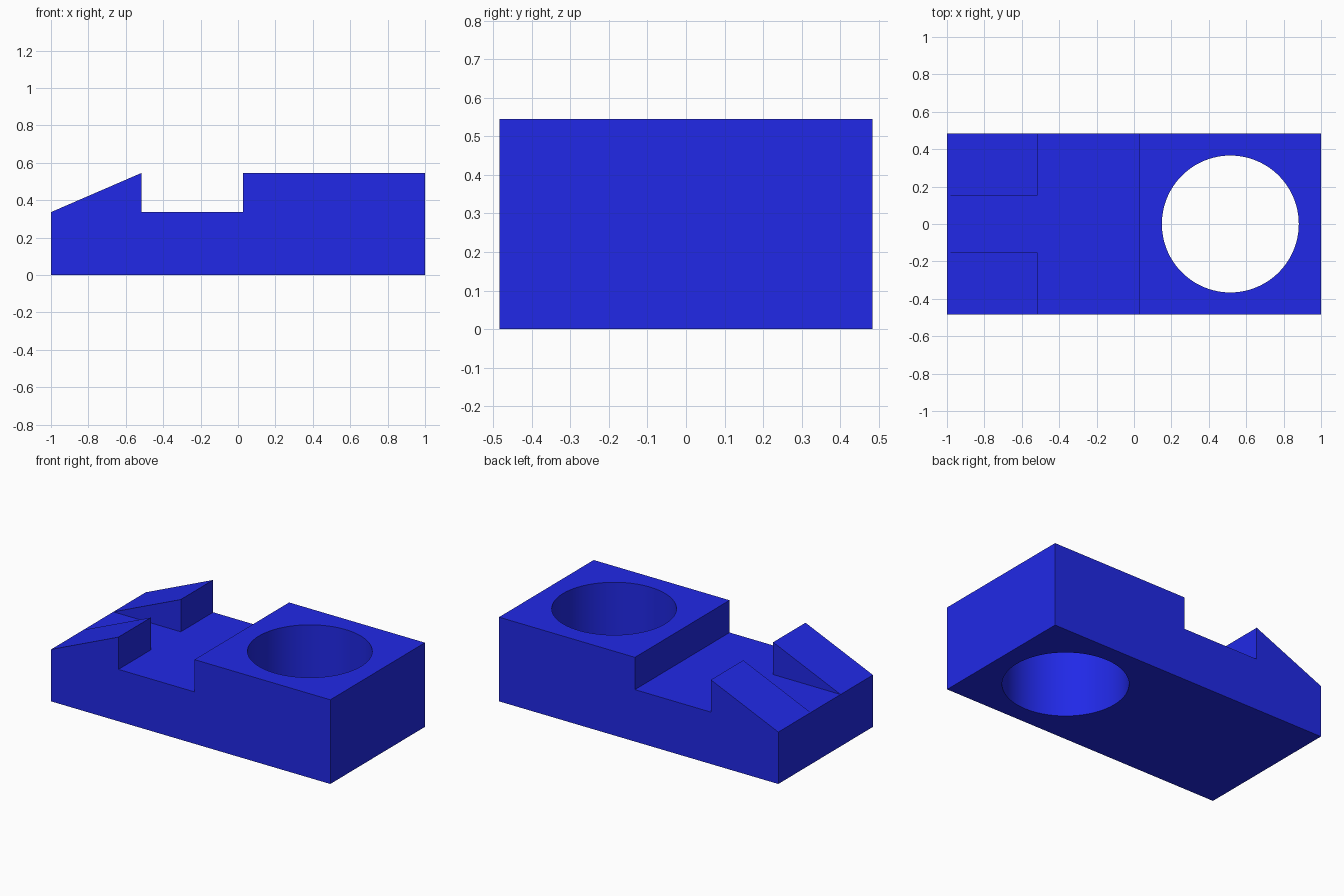
import bpy, bmesh, math

if "Cube" in bpy.data.objects:
    bpy.data.objects.remove(bpy.data.objects["Cube"])

HALF_W = 0.484            # half width in y
FLOOR, TOP = 0.336, 0.545  # step height and full height
HOLE_X, HOLE_R = 0.515, 0.366

blue = bpy.data.materials.new("blue")
blue.diffuse_color = (0.015, 0.022, 0.8, 1)
blue.use_nodes = True
blue.node_tree.nodes["Principled BSDF"].inputs["Base Color"].default_value = blue.diffuse_color


def prism(name, profile, half_width):
    """Extrude an x-z profile symmetrically along y."""
    bm = bmesh.new()
    face = bm.faces.new([bm.verts.new((x, -half_width, z)) for x, z in profile])
    ext = bmesh.ops.extrude_face_region(bm, geom=[face])
    moved = [g for g in ext["geom"] if isinstance(g, bmesh.types.BMVert)]
    bmesh.ops.translate(bm, verts=moved, vec=(0, 2 * half_width, 0))
    bmesh.ops.recalc_face_normals(bm, faces=bm.faces)
    mesh = bpy.data.meshes.new(name)
    bm.to_mesh(mesh)
    bm.free()
    obj = bpy.data.objects.new(name, mesh)
    bpy.context.collection.objects.link(obj)
    mesh.materials.append(blue)
    return obj


def cut(target, cutter):
    """Subtract the cutter, apply, and remove it."""
    cutter.hide_render = True
    mod = target.modifiers.new("cut", 'BOOLEAN')
    mod.operation, mod.solver, mod.object = 'DIFFERENCE', 'EXACT', cutter
    bpy.ops.object.select_all(action='DESELECT')
    bpy.context.view_layer.objects.active = target
    target.select_set(True)
    bpy.ops.object.modifier_apply(modifier=mod.name)
    bpy.data.objects.remove(cutter)


# Body: ramp, slot and raised block in one side profile
body = prism("block_body", [(-1, 0), (1, 0), (1, TOP), (0.027, TOP), (0.027, FLOOR),
                            (-0.517, FLOOR), (-0.517, TOP), (-1, FLOOR)], HALF_W)

# Channel that splits the ramp into two wedges
channel = prism("channel_cutter", [(-1.2, FLOOR), (-0.4, FLOOR), (-0.4, 0.8), (-1.2, 0.8)], 0.153)
cut(body, channel)

# Round through hole in the raised block
bpy.ops.mesh.primitive_cylinder_add(vertices=96, radius=HOLE_R, depth=2, location=(HOLE_X, 0, 0.3))
hole = bpy.context.object
hole.name = "hole_cutter"
hole.data.materials.append(blue)
cut(body, hole)

# Smooth hole wall, sharp edges elsewhere
bpy.ops.object.shade_smooth_by_angle(angle=math.radians(20))
